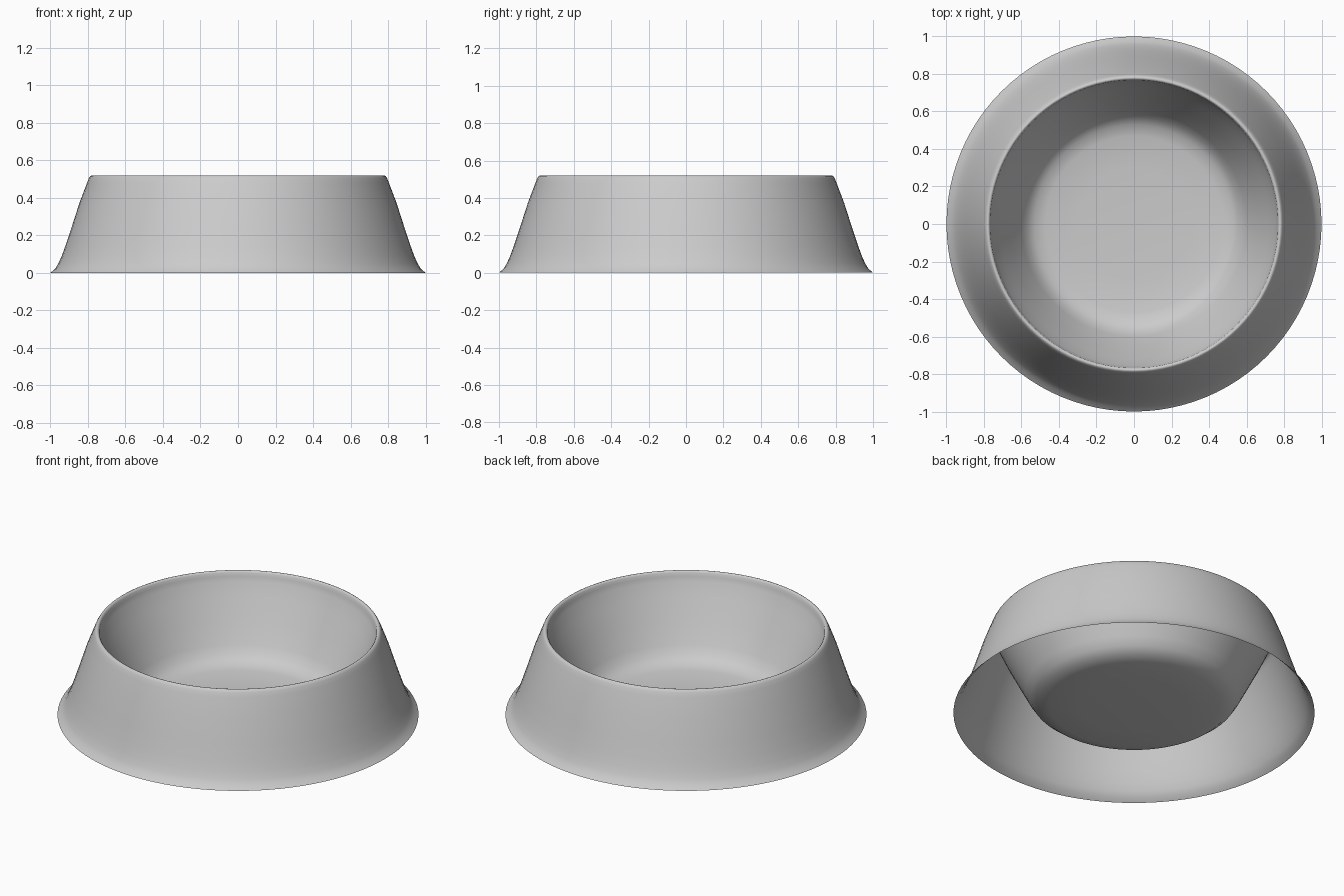
import bpy, bmesh
from math import radians, tau

cube = bpy.data.objects.get("Cube")
if cube:
    bpy.data.objects.remove(cube, do_unlink=True)

SEGMENTS = 96

# One grey finish for the whole bowl
grey = bpy.data.materials.new("bowl_grey")
grey.use_nodes = True
colour = (0.6, 0.6, 0.6, 1)
grey.diffuse_color = colour
grey.node_tree.nodes["Principled BSDF"].inputs["Base Color"].default_value = colour

# Cross-section (radius, height): dished floor, inner wall, rolled rim, flared skirt
profile = [
    (0, 0.04), (0.3, 0.043), (0.47, 0.053), (0.53, 0.068), (0.57, 0.1),
    (0.6, 0.147), (0.66, 0.265), (0.72, 0.385), (0.755, 0.462), (0.765, 0.49),
    (0.768, 0.51), (0.774, 0.518), (0.78, 0.52), (0.787, 0.517), (0.795, 0.505),
    (0.805, 0.48), (0.845, 0.375), (0.89, 0.235), (0.92, 0.145), (0.94, 0.09),
    (0.958, 0.05), (0.975, 0.022), (1, 0),
]

# Spin the cross-section into a thin shell, open underneath
bm = bmesh.new()
verts = [bm.verts.new((r, 0, z)) for r, z in profile]
edges = [bm.edges.new(pair) for pair in zip(verts, verts[1:])]
bmesh.ops.spin(bm, geom=verts + edges, cent=(0, 0, 0), axis=(0, 0, 1),
               angle=tau, steps=SEGMENTS, use_merge=False)
bmesh.ops.remove_doubles(bm, verts=bm.verts, dist=0.0005)
bmesh.ops.recalc_face_normals(bm, faces=bm.faces)
bm.normal_update()
floor_face = min(bm.faces, key=lambda f: f.calc_center_median().xy.length)
if floor_face.normal.z < 0:
    bmesh.ops.reverse_faces(bm, faces=bm.faces)

mesh = bpy.data.meshes.new("bowl")
bm.to_mesh(mesh)
bm.free()
mesh.materials.append(grey)
bowl = bpy.data.objects.new("bowl", mesh)
bpy.context.collection.objects.link(bowl)

# Smooth shading
bpy.ops.object.select_all(action="DESELECT")
bowl.select_set(True)
bpy.context.view_layer.objects.active = bowl
bpy.ops.object.shade_smooth_by_angle(angle=radians(50))
